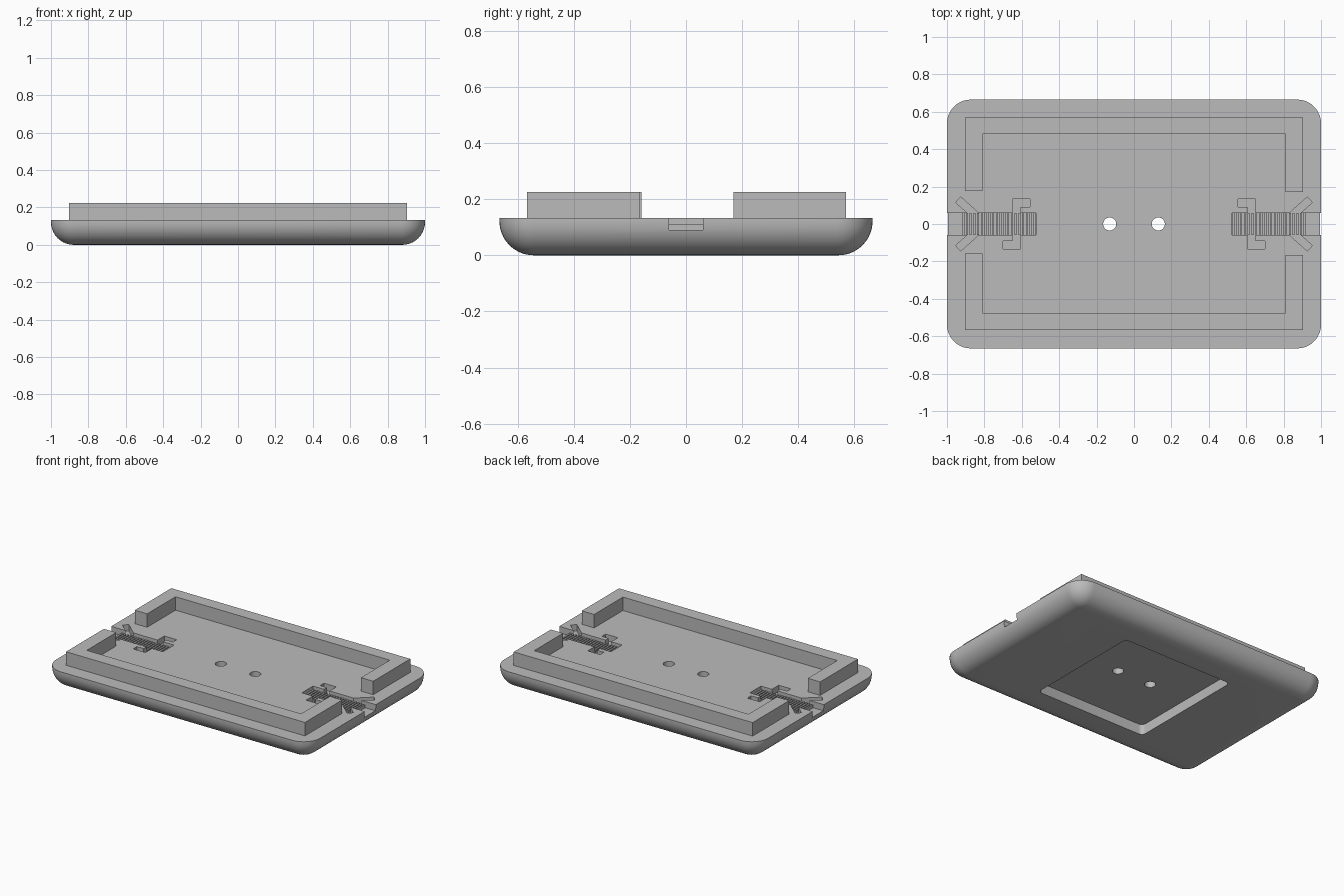
import bpy, bmesh, math
from mathutils import Matrix, Vector

if "Cube" in bpy.data.objects:
    bpy.data.objects.remove(bpy.data.objects["Cube"])

TOP, FLOOR = 0.133, 0.09          # deck height, channel floor height
HX, HY = 1.0, 0.665               # half size of the tray

grey = bpy.data.materials.new("grey plastic")
grey.diffuse_color = (0.5, 0.5, 0.5, 1)
grey.use_nodes = True
grey.node_tree.nodes["Principled BSDF"].inputs["Base Color"].default_value = grey.diffuse_color


def make(name, bm):
    bmesh.ops.recalc_face_normals(bm, faces=bm.faces)
    me = bpy.data.meshes.new(name)
    bm.to_mesh(me)
    bm.free()
    ob = bpy.data.objects.new(name, me)
    me.materials.append(grey)
    bpy.context.collection.objects.link(ob)
    return ob


def outline(hx, hy, r, n=10):
    pts = []
    for q, (sx, sy) in enumerate([(1, 1), (-1, 1), (-1, -1), (1, -1)]):
        for i in range(n + 1):
            a = math.pi / 2 * (q + i / n)
            pts.append((sx * (hx - r) + r * math.cos(a), sy * (hy - r) + r * math.sin(a)))
    return pts


def loft(name, rings):
    """Closed solid through a stack of (points, z) rings."""
    bm = bmesh.new()
    loops = [[bm.verts.new((x, y, z)) for x, y in pts] for pts, z in rings]
    n = len(loops[0])
    for a, b in zip(loops, loops[1:]):
        for i in range(n):
            j = (i + 1) % n
            bm.faces.new((a[i], a[j], b[j], b[i]))
    bm.faces.new(loops[0][::-1])
    bm.faces.new(loops[-1])
    return make(name, bm)


def prism(name, pts, z0, z1):
    return loft(name, [(pts, z0), (pts, z1)])


def mirrored(pts, s):
    return [(s * x, y) for x, y in pts]


def diagonal(sy):
    a, b = Vector((0.84, 0.04 * sy)), Vector((0.94, 0.13 * sy))
    w = (b - a).normalized().orthogonal() * 0.02
    return [tuple(p) for p in (a + w, b + w, b - w, a - w)]


# Tray with a rounded underside
R, F = 0.127, 0.122
rings = []
for i in range(11):
    a = math.pi / 2 * i / 10
    t = F * (1 - math.sin(a))
    rings.append((outline(HX - t, HY - t, R - t), F * (1 - math.cos(a))))
rings.append((outline(HX, HY, R), TOP))
tray = loft("tray", rings)

# Cutters: underside pocket, screw holes, end channels, hook and diagonal slots
cutters = [prism("pocket_cutter", outline(0.42, 0.42, 0.03, 5), -0.1, 0.07)]
for s in (1, -1):
    hole = [(s * 0.13 + 0.035 * math.cos(k * math.pi / 16), 0.035 * math.sin(k * math.pi / 16))
            for k in range(32)]
    cutters.append(prism("hole_cutter", hole, -0.2, 0.3))
    channel = [(0.525, -0.06), (1.1, -0.06), (1.1, 0.06), (0.525, 0.06)]
    hook_up = [(0.608, 0.04), (0.65, 0.04), (0.65, 0.133), (0.556, 0.133), (0.556, 0.092), (0.608, 0.092)]
    hook_down = [(0.65, -0.04), (0.608, -0.04), (0.608, -0.133), (0.70, -0.133), (0.70, -0.092), (0.65, -0.092)]
    for shape in (channel, hook_up, hook_down, diagonal(1), diagonal(-1)):
        cutters.append(prism("slot_cutter", mirrored(shape, s), FLOOR, 0.3))

for c in cutters:
    m = tray.modifiers.new("cut", 'BOOLEAN')
    m.operation, m.solver, m.object = 'DIFFERENCE', 'EXACT', c
dg = bpy.context.evaluated_depsgraph_get()
cut_mesh = bpy.data.meshes.new_from_object(tray.evaluated_get(dg))
tray.modifiers.clear()
tray.data = cut_mesh
for c in cutters:
    bpy.data.objects.remove(c)

# Smooth the rounded edge, keep the cuts crisp
bpy.ops.object.select_all(action='DESELECT')
tray.select_set(True)
bpy.context.view_layer.objects.active = tray
bpy.ops.object.shade_smooth_by_angle(angle=math.radians(30))

# Raised rim: two C-shaped walls with a gap at each end
OX, IX = 0.903, 0.81
prism("back_rim", [(OX, 0.17), (OX, 0.57), (-OX, 0.57), (-OX, 0.176), (-IX, 0.176),
                   (-IX, 0.482), (IX, 0.482), (IX, 0.17)], TOP, 0.225)
prism("front_rim", [(OX, -0.165), (IX, -0.165), (IX, -0.476), (-IX, -0.476), (-IX, -0.158),
                    (-OX, -0.158), (-OX, -0.567), (OX, -0.567)], TOP, 0.225)

# Ribbed strips lying in the end channels
for s, side in ((1, "right"), (-1, "left")):
    bm = bmesh.new()
    count, pitch = 20, 0.02
    for i in range(count):
        x = s * (0.533 + i * pitch)
        bmesh.ops.create_cube(bm, size=1, matrix=Matrix.Translation((x, 0, 0.1)) @
                              Matrix.Diagonal((0.011, 0.12, 0.022, 1)))
    make(side + "_ribs", bm)
